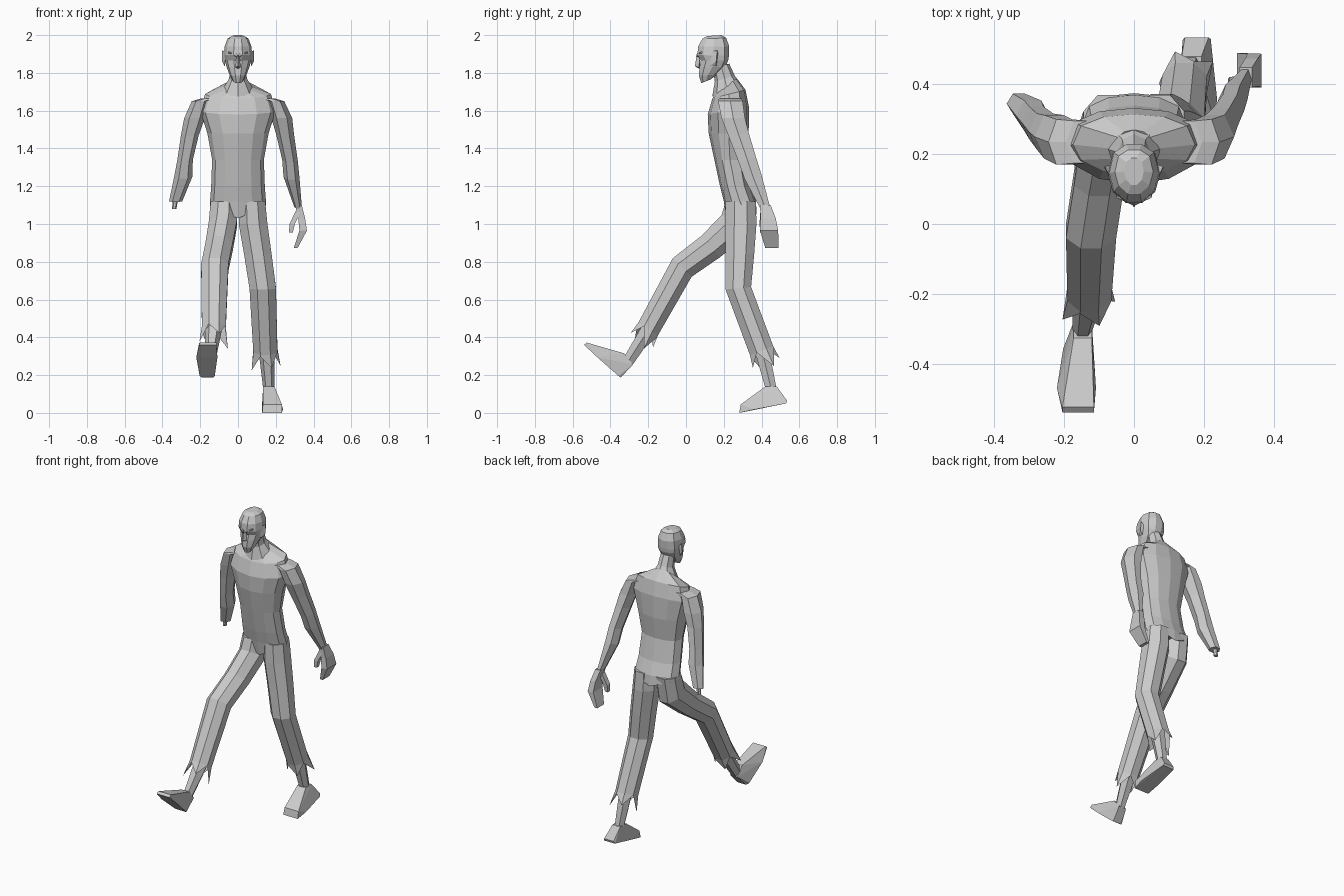
import bpy, bmesh
from math import sin, cos, pi
from mathutils import Vector


def finish(name, bm):
    bmesh.ops.recalc_face_normals(bm, faces=bm.faces)
    me = bpy.data.meshes.new(name)
    bm.to_mesh(me)
    bm.free()
    ob = bpy.data.objects.new(name, me)
    bpy.context.collection.objects.link(ob)
    return ob


def skin(name, rings, cap_end=True):
    """Bridge a list of point rings into a flat-faced tube."""
    bm = bmesh.new()
    vr = [[bm.verts.new(p) for p in r] for r in rings]
    n = len(vr[0])
    for a, b in zip(vr, vr[1:]):
        for i in range(n):
            j = (i + 1) % n
            bm.faces.new((a[i], a[j], b[j], b[i]))
    bm.faces.new(vr[0])
    if cap_end:
        bm.faces.new(vr[-1])
    return finish(name, bm)


def ring(x, y, z, rx, ry, tilt=0, n=6, half=False):
    """Ring around a centre, tilted about x; half turns flats to the axes."""
    pts = []
    for i in range(n):
        a = 2 * pi * (i + (0.5 if half else 0)) / n
        s = 1 / cos(pi / n) if half else 1
        d = ry * s * sin(a)
        pts.append(Vector((x + rx * s * cos(a), y + d * cos(tilt), z + d * sin(tilt))))
    return pts


def section(zf, zb, yf, yb, hw, n=12, flat=0.7):
    """Body section from front/back heights and depths and half width."""
    pts = []
    for i in range(n):
        a = 2 * pi * i / n
        s = sin(a)
        t = s ** flat if s > 0 else -abs(s)
        k = (t + 1) / 2
        pts.append(Vector((hw * cos(a), yf + (yb - yf) * k, zf + (zb - zf) * k)))
    return pts


def hull(name, pts):
    bm = bmesh.new()
    for p in pts:
        bm.verts.new(p)
    r = bmesh.ops.convex_hull(bm, input=bm.verts)
    junk = [v for v in r["geom_interior"] if isinstance(v, bmesh.types.BMVert)]
    bmesh.ops.delete(bm, geom=junk, context='VERTS')
    return finish(name, bm)


def pairs(rows):
    return [(x + s * w, y, z) for y, z, x, w in rows for s in (-1, 1)]


# torso, with a V-shaped lower hem
rows = [(1.70, 1.77, .16, .27, .055), (1.665, 1.71, .14, .315, .175),
        (1.58, 1.62, .115, .333, .20), (1.48, 1.48, .12, .332, .162),
        (1.34, 1.34, .15, .315, .137), (1.2, 1.2, .18, .34, .142),
        (1.12, 1.12, .2, .37, .148), (1.03, 1.05, .215, .375, .147)]
torso = [section(*r) for r in rows]
for p in torso[-1]:
    p.z += abs(p.x) * .4
skin("torso", torso)

# neck and head
skin("neck", [ring(0, .185, 1.84, .042, .045, .2, 8), ring(0, .205, 1.77, .047, .055, .3, 8),
              ring(0, .22, 1.70, .09, .085, .3, 8)])
head = [(1.745, 1.765, .08, .13, .026), (1.785, 1.79, .066, .165, .044),
        (1.83, 1.83, .068, .21, .06), (1.865, 1.865, .075, .226, .07),
        (1.895, 1.89, .056, .23, .075), (1.94, 1.94, .06, .232, .071),
        (1.98, 1.985, .083, .215, .055), (1.995, 2.0, .11, .19, .028)]
skin("head", [section(*r, n=10) for r in head])
hull("nose", [(0, .056, 1.89), (0, .047, 1.835), (-.014, .068, 1.83), (.014, .068, 1.83),
              (0, .075, 1.82), (-.008, .075, 1.89), (.008, .075, 1.89)])
for s, side in ((-1, "left"), (1, "right")):
    hull(side + "_ear", [(s * x, y, z) for x, y, z in
         ((.068, .13, 1.91), (.068, .13, 1.84), (.084, .165, 1.92), (.084, .16, 1.86),
          (.07, .16, 1.835), (.066, .17, 1.9))])
    hull(side + "_brow", [(s * x, y, z) for x, y, z in
         ((.004, .054, 1.885), (.05, .075, 1.91), (.004, .056, 1.9),
          (.055, .1, 1.895), (.004, .08, 1.885), (.045, .1, 1.92))])

# arms
skin("right_arm", [ring(.15, .235, 1.665, .045, .07), ring(.2, .235, 1.65, .045, .075),
                   ring(.232, .25, 1.56, .055, .072), ring(.25, .28, 1.47, .047, .062, .2),
                   ring(.275, .325, 1.34, .041, .055, .3), ring(.283, .355, 1.25, .042, .053, .3),
                   ring(.318, .418, 1.09, .02, .03, .3)])
skin("left_arm", [ring(-.15, .235, 1.665, .045, .07), ring(-.2, .235, 1.65, .045, .075),
                  ring(-.23, .25, 1.56, .055, .072), ring(-.255, .265, 1.47, .047, .06, .1),
                  ring(-.28, .29, 1.34, .041, .055, .2), ring(-.29, .31, 1.25, .048, .052, .2),
                  ring(-.33, .345, 1.12, .035, .033, .1)])
skin("wrist_bone", [ring(-.33, .345, 1.14, .014, .016), ring(-.338, .348, 1.08, .012, .014)])

# remaining hand and thumb
skin("hand", [ring(.32, .42, 1.1, .018, .028, 0, 4, True), ring(.337, .435, 1.03, .018, .04, 0, 4, True),
              ring(.345, .44, .965, .02, .048, 0, 4, True), ring(.305, .455, .872, .01, .035, 0, 4, True)])
skin("thumb", [ring(.32, .41, 1.07, .014, .016, 0, 4, True), ring(.287, .405, 1.0, .014, .016, 0, 4, True),
               ring(.28, .405, .955, .01, .012, 0, 4, True)])


# trouser legs with torn cuffs
def trouser(name, rows):
    rings = [ring(*r, 8, True) for r in rows]
    mid = [sum(r, Vector()) / 8 for r in rings]
    run = (mid[-1] - mid[-2]).normalized()
    torn = []
    for i, p in enumerate(rings[-1]):
        drop = (.1, .01, .07, .0)[i % 4]
        torn.append(p + run * drop + (p - mid[-1]) * drop * 2)
    skin(name, rings + [torn], cap_end=False)


trouser("right_trouser", [(.074, .29, 1.12, .07, .08, 0), (.08, .29, 1.0, .076, .083, 0),
                          (.105, .285, .84, .073, .076, 0), (.131, .277, .66, .07, .068, .1),
                          (.145, .4, .33, .064, .066, .36)])
trouser("left_trouser", [(-.075, .29, 1.12, .07, .08, 0), (-.08, .265, 1.0, .074, .09, -.55),
                         (-.1, .13, .88, .072, .075, -.85), (-.123, -.02, .77, .072, .07, -.78),
                         (-.128, -.2, .445, .063, .062, -.6)])

# shins and feet
skin("right_shin", [ring(.15, .395, .36, .045, .045, .3), ring(.163, .45, .13, .03, .033, .2)])
skin("left_shin", [ring(-.13, -.2, .44, .045, .045, -.6), ring(-.147, -.302, .28, .029, .036, -.8)])
hull("right_foot", pairs([(.42, .14, .163, .03), (.48, .14, .165, .028), (.535, .065, .18, .034),
                          (.53, .05, .18, .04), (.36, .018, .182, .056), (.29, .045, .182, .05),
                          (.282, .0, .18, .052)]))
hull("left_foot", pairs([(-.327, .315, -.147, .026), (-.28, .257, -.147, .026), (-.345, .187, -.16, .03),
                         (-.357, .195, -.163, .04), (-.47, .295, -.165, .056), (-.54, .36, -.16, .045),
                         (-.525, .372, -.16, .045)]))
